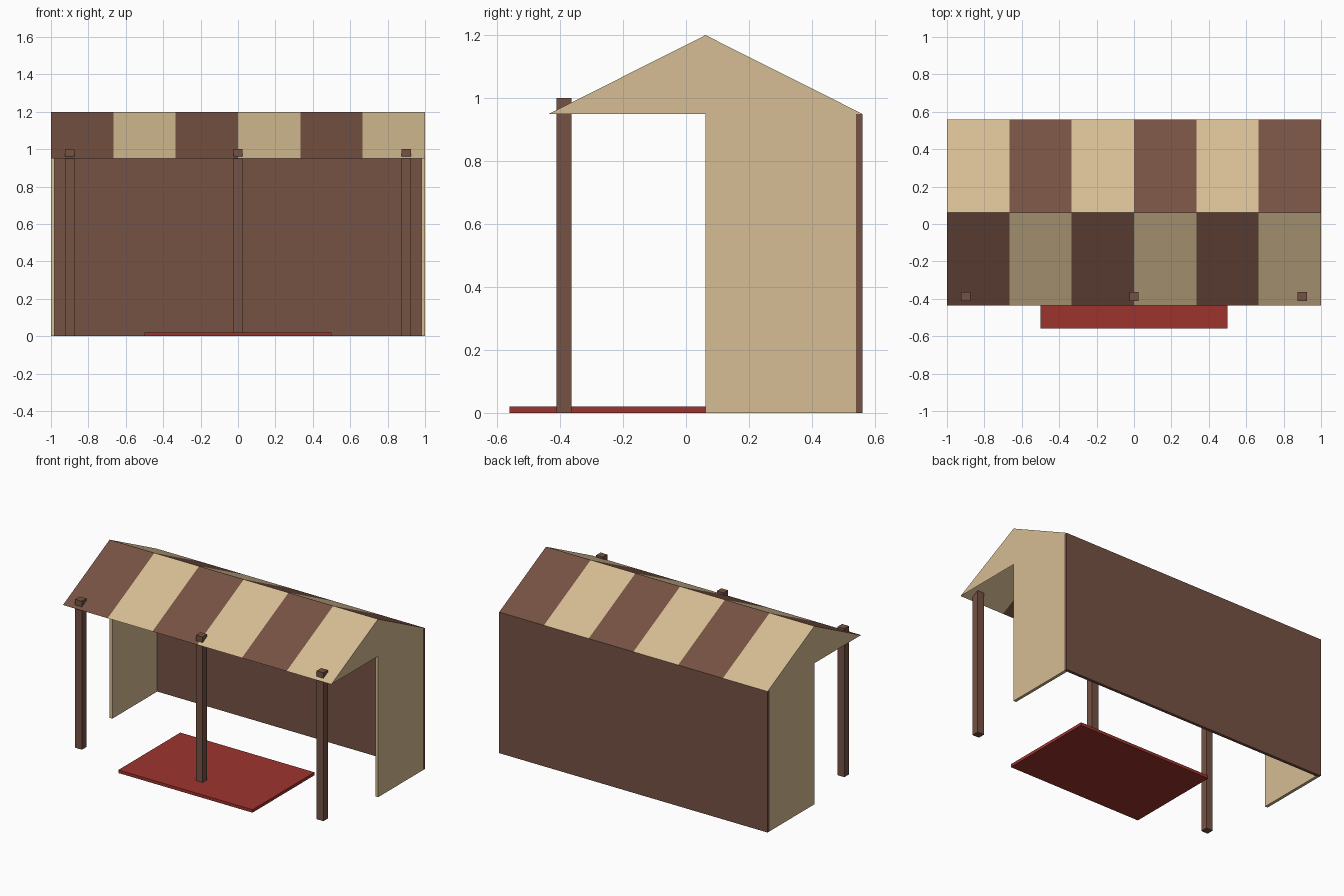
import bpy
import bmesh

cube = bpy.data.objects.get("Cube")
if cube:
    bpy.data.objects.remove(cube, do_unlink=True)


def material(name, colour):
    m = bpy.data.materials.new(name)
    m.use_nodes = True
    m.diffuse_color = (*colour, 1)
    m.node_tree.nodes["Principled BSDF"].inputs["Base Color"].default_value = (*colour, 1)
    return m


BROWN = material("brown wood", (0.18, 0.084, 0.056))
TAN = material("tan canvas", (0.67, 0.51, 0.295))
RED = material("red rug", (0.34, 0.034, 0.027))

EAVE, RIDGE = 0.95, 1.2
FRONT, MID, BACK = -0.435, 0.062, 0.56
WALL = 0.02


def finish(name, bm, *mats):
    mesh = bpy.data.meshes.new(name)
    bm.to_mesh(mesh)
    bm.free()
    for m in mats:
        mesh.materials.append(m)
    obj = bpy.data.objects.new(name, mesh)
    bpy.context.collection.objects.link(obj)


def box(name, low, high, mat):
    bm = bmesh.new()
    bmesh.ops.create_cube(bm, size=1)
    for v in bm.verts:
        v.co = [(high[i] if v.co[i] > 0 else low[i]) for i in range(3)]
    finish(name, bm, mat)


def roof_slope(name, eave_y, first):
    # Open canvas sheet in six alternating stripes
    bm = bmesh.new()
    rows = []
    for i in range(7):
        x = -1 + i / 3
        rows.append((bm.verts.new((x, eave_y, EAVE)), bm.verts.new((x, MID, RIDGE))))
    for i, (a, b) in enumerate(zip(rows, rows[1:])):
        loop = (a[0], b[0], b[1], a[1])
        face = bm.faces.new(loop if eave_y < MID else loop[::-1])
        face.material_index = (i + first) % 2
    finish(name, bm, BROWN, TAN)


roof_slope("front_roof", FRONT, 0)
roof_slope("back_roof", BACK, 1)

# Back wall
box("back_wall", (-1, BACK - WALL, 0), (1, BACK, EAVE), BROWN)

# Side walls and the gables above them
for side, x in (("right", -1), ("left", 1)):
    inner = x * (1 - WALL)
    box(side + "_wall", (min(x, inner), MID, 0), (max(x, inner), BACK - WALL, EAVE), TAN)
    bm = bmesh.new()
    pts = [(FRONT, EAVE), (BACK, EAVE), (MID, RIDGE)]
    bm.faces.new([bm.verts.new((x, y, z)) for y, z in (pts if x > 0 else pts[::-1])])
    finish(side + "_gable", bm, TAN)

# Posts that poke through the front roof
for name, x in (("right", -0.9), ("middle", 0), ("left", 0.9)):
    box(name + "_post", (x - 0.025, -0.412, 0), (x + 0.025, -0.364, 1.0), BROWN)

# Rug on the ground
box("rug", (-0.5, -0.56, 0), (0.5, 0.1, 0.02), RED)
